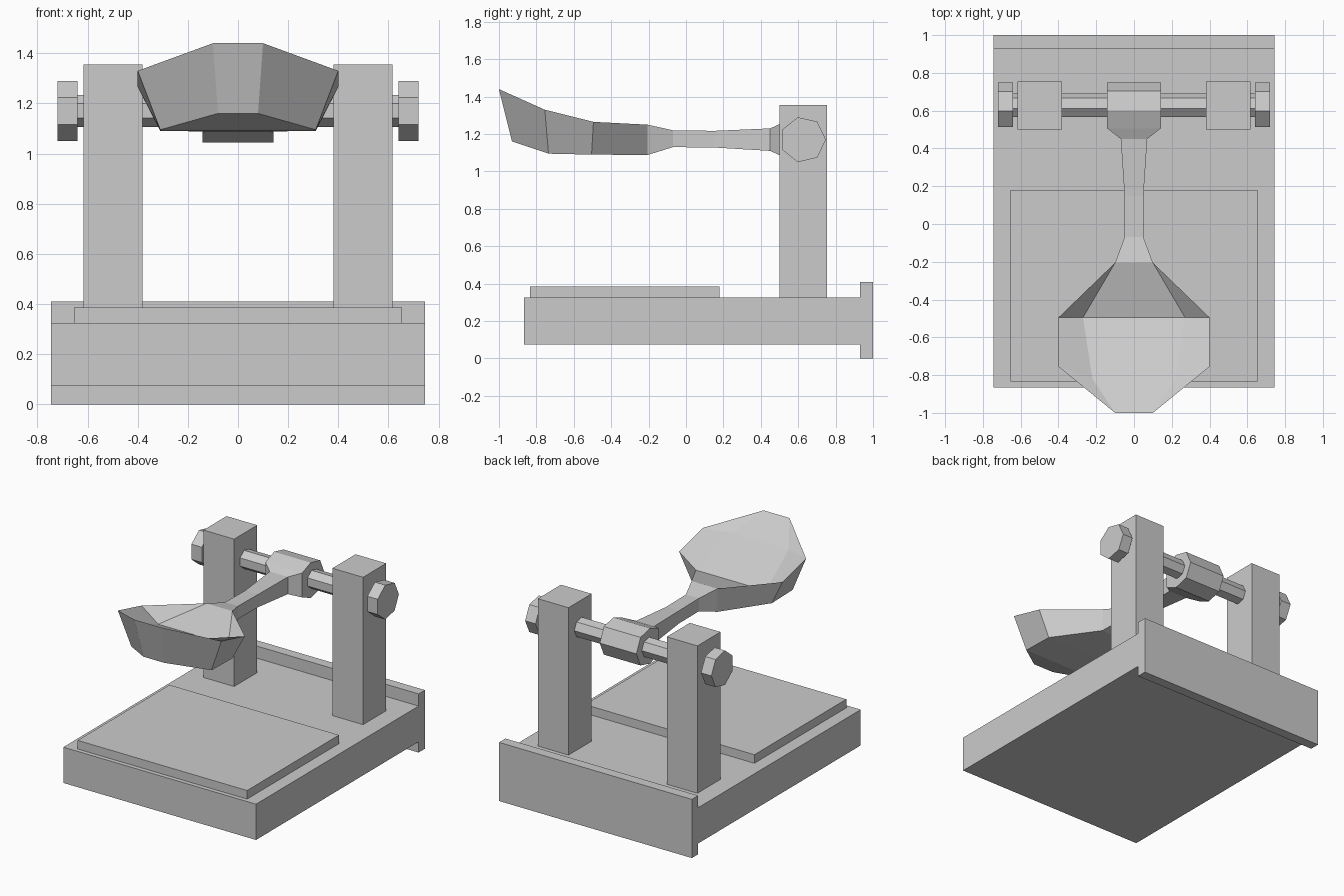
import bpy
import bmesh
from math import cos, sin, tau

if "Cube" in bpy.data.objects:
    bpy.data.objects.remove(bpy.data.objects["Cube"])

grey = bpy.data.materials.new("plain_grey")
grey.use_nodes = True
grey.diffuse_color = (0.6, 0.6, 0.6, 1)
grey.node_tree.nodes["Principled BSDF"].inputs["Base Color"].default_value = (0.6, 0.6, 0.6, 1)


def finish(name, bm):
    """Turn a bmesh into a flat shaded grey object."""
    bmesh.ops.recalc_face_normals(bm, faces=bm.faces)
    mesh = bpy.data.meshes.new(name)
    bm.to_mesh(mesh)
    bm.free()
    mesh.materials.append(grey)
    obj = bpy.data.objects.new(name, mesh)
    bpy.context.collection.objects.link(obj)
    return obj


def prism(name, profile, x0, x1):
    """Extrude a (y, z) profile along x."""
    bm = bmesh.new()
    ends = [[bm.verts.new((x, y, z)) for y, z in profile] for x in (x0, x1)]
    bm.faces.new(ends[0])
    bm.faces.new(ends[1])
    n = len(profile)
    for i in range(n):
        j = (i + 1) % n
        bm.faces.new((ends[0][i], ends[0][j], ends[1][j], ends[1][i]))
    return finish(name, bm)


def box(name, x0, x1, y0, y1, z0, z1):
    return prism(name, [(y0, z0), (y1, z0), (y1, z1), (y0, z1)], x0, x1)


def heptagon(radius, y=0.625, z=1.17):
    return [(y + radius * cos(tau * i / 7), z + radius * sin(tau * i / 7)) for i in range(7)]


# Base, pad and back plate
box("base_slab", -0.745, 0.745, -0.865, 0.93, 0.075, 0.325)
box("base_pad", -0.655, 0.655, -0.835, 0.18, 0.325, 0.385)
box("back_plate", -0.745, 0.745, 0.93, 1.0, 0, 0.41)

# Posts and bolt heads on both sides
for side, s in (("left", 1), ("right", -1)):
    box(side + "_post", *sorted((s * 0.38, s * 0.617)), 0.5, 0.755, 0.325, 1.355)
    prism(side + "_bolt_head", heptagon(0.123), *sorted((s * 0.64, s * 0.72)))

# Axle and the hub that turns on it
prism("axle", heptagon(0.066), -0.64, 0.64)
prism("hub", [(0.75, 1.17), (0.705, 1.268), (0.6, 1.292), (0.505, 1.255),
              (0.505, 1.085), (0.6, 1.045), (0.705, 1.072)], -0.142, 0.142)

# Spoon: cross-sections as (half width, y, z) for the top and the bottom edge
sections = [
    ((0.14, 0.505, 1.255), (0.14, 0.505, 1.085)),
    ((0.07, 0.45, 1.23), (0.07, 0.45, 1.11)),
    ((0.05, 0.15, 1.217), (0.05, 0.15, 1.128)),
    ((0.05, -0.07, 1.22), (0.05, -0.07, 1.13)),
    ((0.1, -0.205, 1.25), (0.1, -0.205, 1.088)),
    ((0.4, -0.495, 1.265), (0.31, -0.505, 1.09)),
    ((0.4, -0.755, 1.33), (0.31, -0.735, 1.095)),
    ((0.1, -1.0, 1.44), (0.08, -0.93, 1.16)),
]
bm = bmesh.new()


def pair(w, y, z):
    return bm.verts.new((-w, y, z)), bm.verts.new((w, y, z))


rings = [(pair(*top), pair(*bottom)) for top, bottom in sections]
for i, ((t0, b0), (t1, b1)) in enumerate(zip(rings, rings[1:])):
    bm.faces.new((*b0, b1[1], b1[0]))
    for k in (0, 1):
        bm.faces.new((t0[k], t1[k], b1[k], b0[k]))
    if i < 4:
        bm.faces.new((*t0, t1[1], t1[0]))
for (t, b) in (rings[0], rings[-1]):
    bm.faces.new((*t, b[1], b[0]))

# Hollow of the bowl: sloping floor and side walls
neck, back, front, tip = [r[0] for r in rings[4:]]
floor = [neck, pair(0.27, -0.495, 1.17), pair(0.22, -0.82, 1.32), tip]
for a, b in zip(floor, floor[1:]):
    bm.faces.new((*a, b[1], b[0]))
for k in (0, 1):
    bm.faces.new((neck[k], back[k], floor[1][k]))
    bm.faces.new((back[k], front[k], floor[2][k], floor[1][k]))
    bm.faces.new((front[k], tip[k], floor[2][k]))
finish("spoon_arm", bm)
